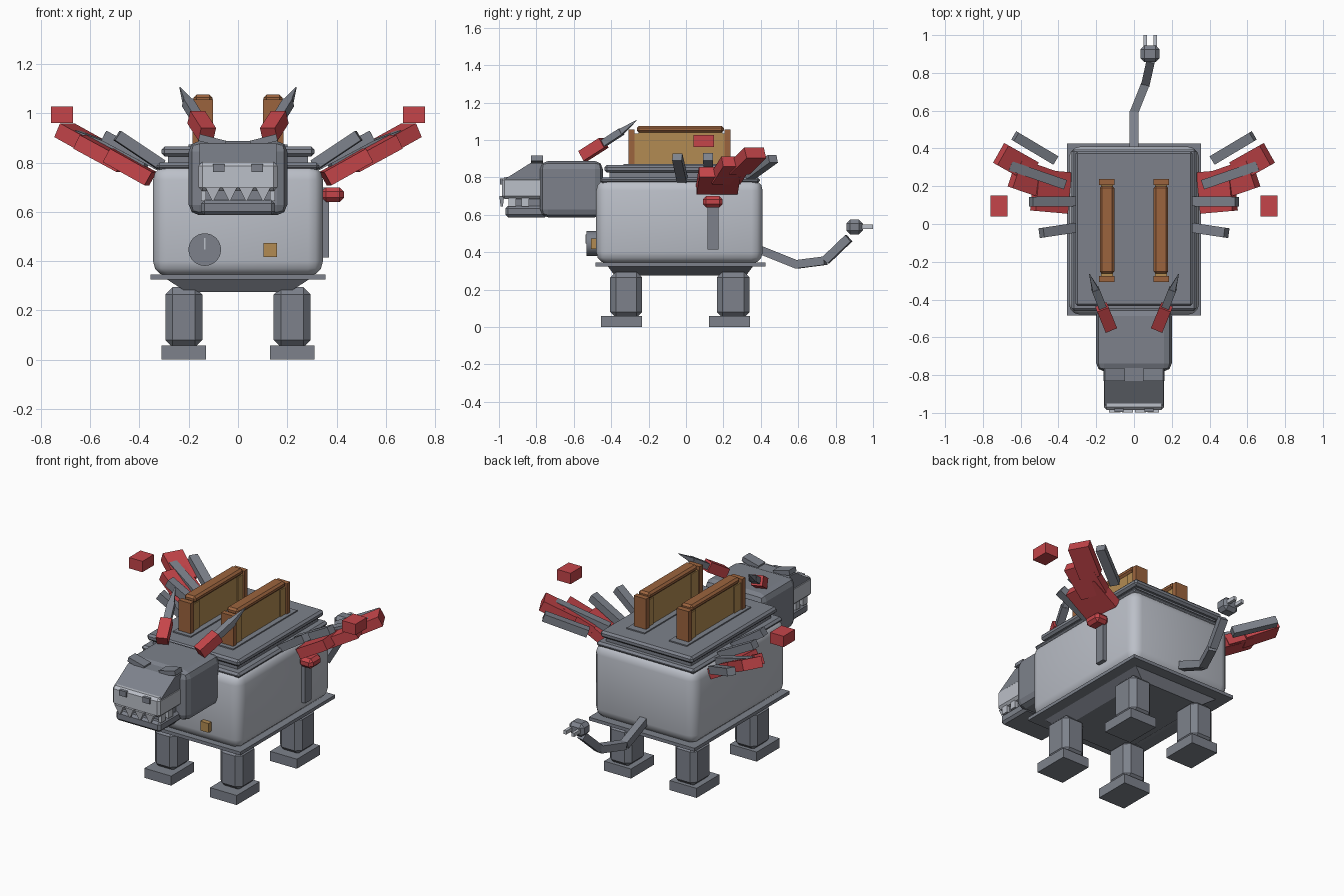
import bpy, bmesh, math
from mathutils import Matrix, Vector

if "Cube" in bpy.data.objects:
    bpy.data.objects.remove(bpy.data.objects["Cube"])


def material(name, rgb):
    m = bpy.data.materials.new(name)
    m.diffuse_color = (*rgb, 1)
    m.use_nodes = True
    m.node_tree.nodes["Principled BSDF"].inputs["Base Color"].default_value = m.diffuse_color
    return m


STEEL = material("light steel", (0.50, 0.525, 0.58))
GREY = material("dark grey", (0.205, 0.222, 0.26))
RED = material("red", (0.56, 0.06, 0.068))
CRUST = material("crust brown", (0.33, 0.127, 0.048))
BREAD = material("golden bread", (0.45, 0.26, 0.085))


def finish(name, bm, mat, matrix=Matrix(), bevel=0, segs=1, smooth=False):
    if bevel:
        bmesh.ops.bevel(bm, geom=bm.edges[:], offset=bevel, segments=segs,
                        profile=0.5, affect='EDGES', clamp_overlap=True)
    bmesh.ops.transform(bm, matrix=matrix, verts=bm.verts)
    bmesh.ops.recalc_face_normals(bm, faces=bm.faces)
    me = bpy.data.meshes.new(name)
    bm.to_mesh(me)
    bm.free()
    me.materials.append(mat)
    ob = bpy.data.objects.new(name, me)
    bpy.context.collection.objects.link(ob)
    if smooth:
        bpy.context.view_layer.objects.active = ob
        ob.select_set(True)
        bpy.ops.object.shade_smooth_by_angle(angle=math.radians(40))
        ob.select_set(False)
    return ob


def box(name, x, y, z, mat, bevel=0, segs=1, smooth=False, tilt=0, taper=None):
    """Box from (min, max) ranges; taper scales the bottom face in x and y."""
    size = [b - a for a, b in (x, y, z)]
    mid = [(a + b) / 2 for a, b in (x, y, z)]
    bm = bmesh.new()
    bmesh.ops.create_cube(bm, size=1)
    for v in bm.verts:
        if taper and v.co.z < 0:
            v.co.x *= taper[0]
            v.co.y *= taper[1]
        v.co = Vector(c * s for c, s in zip(v.co, size))
    m = Matrix.Translation(mid) @ Matrix.Rotation(tilt, 4, 'Y')
    return finish(name, bm, mat, m, bevel, segs, smooth)


def frame(p0, p1):
    a, b = Vector(p0), Vector(p1)
    d = (b - a).normalized()
    side = Vector((0, 0, 1)).cross(d).normalized()
    rot = Matrix((d, side, d.cross(side))).transposed().to_4x4()
    return Matrix.Translation((a + b) / 2) @ rot, (b - a).length


def beam(name, p0, p1, w, h, mat, bevel=0, tip=1):
    """Bar between two points, horizontal width w, thickness h; tip scales its end."""
    m, length = frame(p0, p1)
    bm = bmesh.new()
    bmesh.ops.create_cube(bm, size=1)
    for v in bm.verts:
        k = tip if v.co.x > 0 else 1
        v.co = Vector((v.co.x * length, v.co.y * w * k, v.co.z * h * k))
    return finish(name, bm, mat, m, bevel)


def prism(name, profile, x0, x1, mat):
    """Side profile of (y, z) points extruded along x."""
    bm = bmesh.new()
    f = bm.faces.new([bm.verts.new((x0, y, z)) for y, z in profile])
    ext = bmesh.ops.extrude_face_region(bm, geom=[f])
    bmesh.ops.translate(bm, vec=(x1 - x0, 0, 0),
                        verts=[e for e in ext["geom"] if isinstance(e, bmesh.types.BMVert)])
    return finish(name, bm, mat)


# Toaster body with base skirt and lid
box("body", (-.345, .345), (-.48, .41), (.34, .79), STEEL, .06, 3, True)
box("base_plate", (-.355, .355), (-.485, .425), (.325, .345), GREY)
box("base_skirt", (-.29, .29), (-.42, .36), (.275, .327), GREY, taper=(.72, .9))
box("lid_rim", (-.33, .33), (-.46, .395), (.77, .80), GREY, .012)
box("lid_neck", (-.285, .285), (-.41, .36), (.79, .835), GREY)
box("lid_plate", (-.31, .31), (-.435, .385), (.826, .866), GREY, .012)

for s, side in ((-1, "left"), (1, "right")):
    def xr(a, b):
        return tuple(sorted((s * a, s * b)))

    def pt(x, y, z):
        return (s * x, y, z)

    # Toast and slot
    box(side + "_slot_frame", xr(.082, .202), (-.335, .28), (.86, .873), GREY)
    box(side + "_toast", xr(.115, .17), (-.255, .195), (.865, 1.045), BREAD)
    box(side + "_toast_top_crust", xr(.104, .181), (-.263, .202), (1.038, 1.076), CRUST, .012)
    for y0, end in ((-.308, "front"), (.206, "back")):
        box(f"{side}_toast_{end}_crust", xr(.102, .184), (y0, y0 + .032), (.865, 1.057), CRUST)
    for y0, end in ((-.262, "front"), (.186, "back")):
        box(f"{side}_toast_{end}_edge", xr(.11, .176), (y0 - .03, y0 + .05), (.865, 1.035), BREAD)

    # Legs and feet
    for y0, y1, f0, end in ((-.405, -.235, -.455, "front"), (.165, .34, .122, "back")):
        box(f"{end}_{side}_leg", xr(.145, .295), (y0, y1), (.05, .295), GREY, .03)
        box(f"{end}_{side}_foot", xr(.13, .31), (f0, f0 + .22), (0, .058), GREY)

    # Wing boards, feathers and loose wing tip
    for i, (a, b, w) in enumerate((((.355, .165, .735), (.525, .18, .83), .22),
                                   ((.455, .21, .79), (.63, .27, .885), .16),
                                   ((.545, .28, .843), (.705, .37, .932), .12))):
        beam(f"{side}_wing_board_{i + 1}", pt(*a), pt(*b), w, .062, RED)
    for i, (a, b) in enumerate((((.31, -.02, .79), (.49, -.047, .91)),
                                ((.32, .12, .79), (.545, .118, .91)),
                                ((.37, .21, .80), (.66, .31, .91)),
                                ((.42, .34, .81), (.63, .465, .90)))):
        beam(f"{side}_feather_{i + 1}", pt(*a), pt(*b), .052, .045, GREY)
    box(side + "_wing_tip", xr(.67, .76), (.04, .15), (.962, 1.028), RED)

    # Horns
    beam(side + "_horn_base", pt(.125, -.55, .915), pt(.17, -.44, .985), .065, .06, RED)
    beam(side + "_horn_middle", pt(.165, -.445, .98), pt(.205, -.345, 1.045), .042, .036, GREY)
    beam(side + "_horn_tip", pt(.203, -.35, 1.042), pt(.236, -.265, 1.105), .036, .032, GREY, tip=.1)

    # Brows and eyes
    box(side + "_brow", xr(.05, .16), (-.83, -.765), (.875, .903), GREY, tilt=-s * .25)
    box(side + "_eye", xr(.055, .102), (-.995, -.97), (.762, .795), GREY)

# Head: skull, snout, jaw and teeth
box("head", (-.2, .2), (-.78, -.445), (.587, .888), GREY, .042, 2)
prism("snout_top", [(-.97, .79), (-.83, .878), (-.74, .878), (-.74, .79)], -.157, .157, GREY)
box("snout", (-.16, .16), (-.985, -.74), (.685, .802), STEEL, .015)
box("jaw", (-.15, .15), (-.965, -.74), (.587, .648), GREY, .014)
box("mouth_inside", (-.13, .13), (-.93, -.74), (.64, .69), GREY)
for i in range(4):
    x = -.102 + .068 * i
    beam(f"tooth_{i + 1}", (x, -.985, .70), (x + .0001, -.985, .642), .03, .06, STEEL, tip=.1)
    ob = bpy.data.objects[f"tooth_{i + 1}"]
    # keep the wide side of the tooth along x
    me, half = ob.data, {}
    for v in me.vertices:
        low = v.co.z < .67
        v.co = (x + math.copysign(.003 if low else .03, v.co.x - x),
                -.985 + math.copysign(.006 if low else .013, v.co.y + .985),
                .645 if low else .70)
    me.update()
for s, side in ((-1, "left"), (1, "right")):
    for i, y in enumerate((-.93, -.86)):
        box(f"{side}_side_tooth_{i + 1}", tuple(sorted((s * .13, s * .15))),
            (y - .02, y + .02), (.645, .69), STEEL)

# Front dial with pointer, and button
bm = bmesh.new()
bmesh.ops.create_cone(bm, cap_ends=True, segments=32, radius1=.066, radius2=.066, depth=.06)
finish("dial", bm, GREY, Matrix.Translation((-.135, -.502, .447)) @ Matrix.Rotation(math.pi / 2, 4, 'X'),
       smooth=True)
box("dial_pointer", (-.138, -.132), (-.536, -.53), (.447, .495), STEEL)
box("button", (.103, .158), (-.508, -.47), (.418, .474), BREAD)

# Side lever
box("lever_track", (.34, .37), (.115, .175), (.415, .70), GREY)
box("lever_knob", (.34, .43), (.09, .196), (.64, .70), RED, .018)

# Power cord tail and plug
cord = [(0, .39, .415), (0, .59, .335), (.062, .745, .355), (.09, .87, .475)]
for i in range(3):
    beam(f"cord_{i + 1}", cord[i], cord[i + 1], .045, .045, GREY)
box("plug", (.035, .135), (.857, .945), (.495, .575), GREY, .02)
for i, x in enumerate((.06, .113)):
    box(f"plug_prong_{i + 1}", (x - .009, x + .009), (.94, 1.0), (.525, .547), STEEL)
